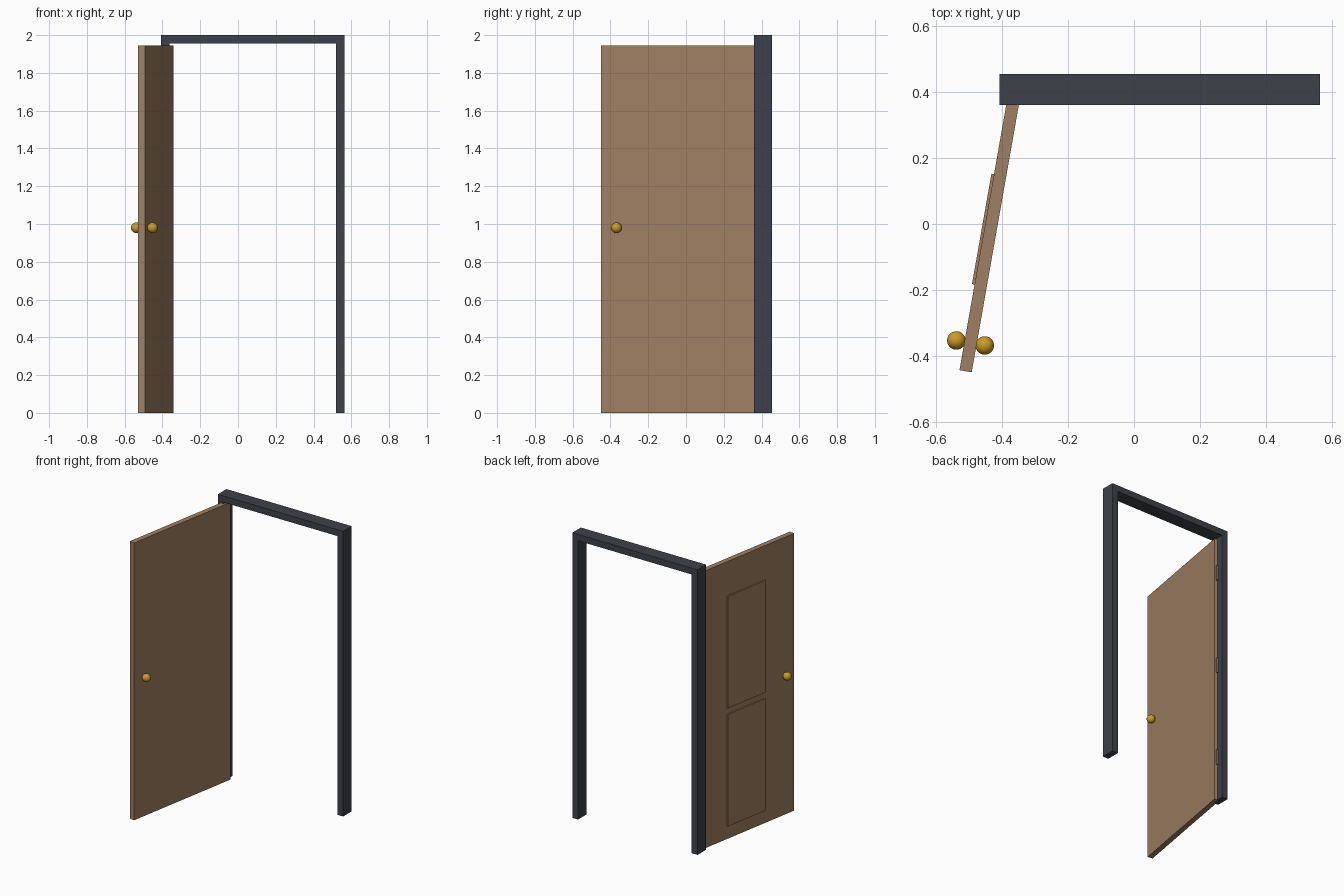
import bpy, bmesh, math
from mathutils import Matrix, Vector

if "Cube" in bpy.data.objects:
    bpy.data.objects.remove(bpy.data.objects["Cube"])


def material(name, rgb):
    m = bpy.data.materials.new(name)
    m.diffuse_color = (*rgb, 1)
    m.use_nodes = True
    m.node_tree.nodes["Principled BSDF"].inputs["Base Color"].default_value = m.diffuse_color
    return m


WOOD = material("brown wood", (0.352, 0.215, 0.127))
SLATE = material("dark slate", (0.047, 0.054, 0.067))
BRASS = material("brass", (0.60, 0.33, 0.02))


def finish(name, bm, mat, world):
    me = bpy.data.meshes.new(name)
    bm.to_mesh(me)
    bm.free()
    me.materials.append(mat)
    ob = bpy.data.objects.new(name, me)
    ob.matrix_world = world
    bpy.context.collection.objects.link(ob)
    return ob


def box(name, lo, hi, mat, world=Matrix()):
    lo, hi = Vector(lo), Vector(hi)
    bm = bmesh.new()
    bmesh.ops.create_cube(bm, size=1)
    bmesh.ops.scale(bm, vec=hi - lo, verts=bm.verts)
    bmesh.ops.translate(bm, vec=(lo + hi) / 2, verts=bm.verts)
    return finish(name, bm, mat, world)


# Frame: two posts and a lintel
X0, X1, Y0, Y1, W = -0.408, 0.564, 0.360, 0.455, 0.045
box("left_post", (X0, Y0, 0), (X0 + W, Y1, 2 - W), SLATE)
box("right_post", (X1 - W, Y0, 0), (X1, Y1, 2 - W), SLATE)
box("lintel", (X0, Y0, 2 - W), (X1, Y1, 2), SLATE)

# Door leaf, swung open about its hinge line (local x runs along the leaf)
L, T, H = 0.867, 0.0188, 1.945
hinge_line = Matrix.Translation((-0.360, 0.4075, 0)) @ Matrix.Rotation(math.radians(-100), 4, 'Z')
box("door_leaf", (0, -T, 0), (L, T, H), WOOD, hinge_line)

# Raised panels on the outer face
for name, z in (("lower_panel", 0.483), ("upper_panel", 1.312)):
    box(name, (L / 2 - 0.17, -T - 0.008, z - 0.393),
        (L / 2 + 0.17, -T, z + 0.393), WOOD, hinge_line)

# Hinges
for i, z in enumerate((0.315, 1.0, 1.69)):
    box(f"hinge_{i + 1}", (-0.012, -0.008, z - 0.054),
        (0.012, 0.008, z + 0.054), WOOD, hinge_line)

# Round knobs on both faces
for name, side in (("outer_knob", -1), ("inner_knob", 1)):
    bm = bmesh.new()
    bmesh.ops.create_uvsphere(bm, u_segments=32, v_segments=16, radius=0.028)
    for f in bm.faces:
        f.smooth = True
    finish(name, bm, BRASS, hinge_line @ Matrix.Translation((0.78, side * 0.0438, 0.98)))
